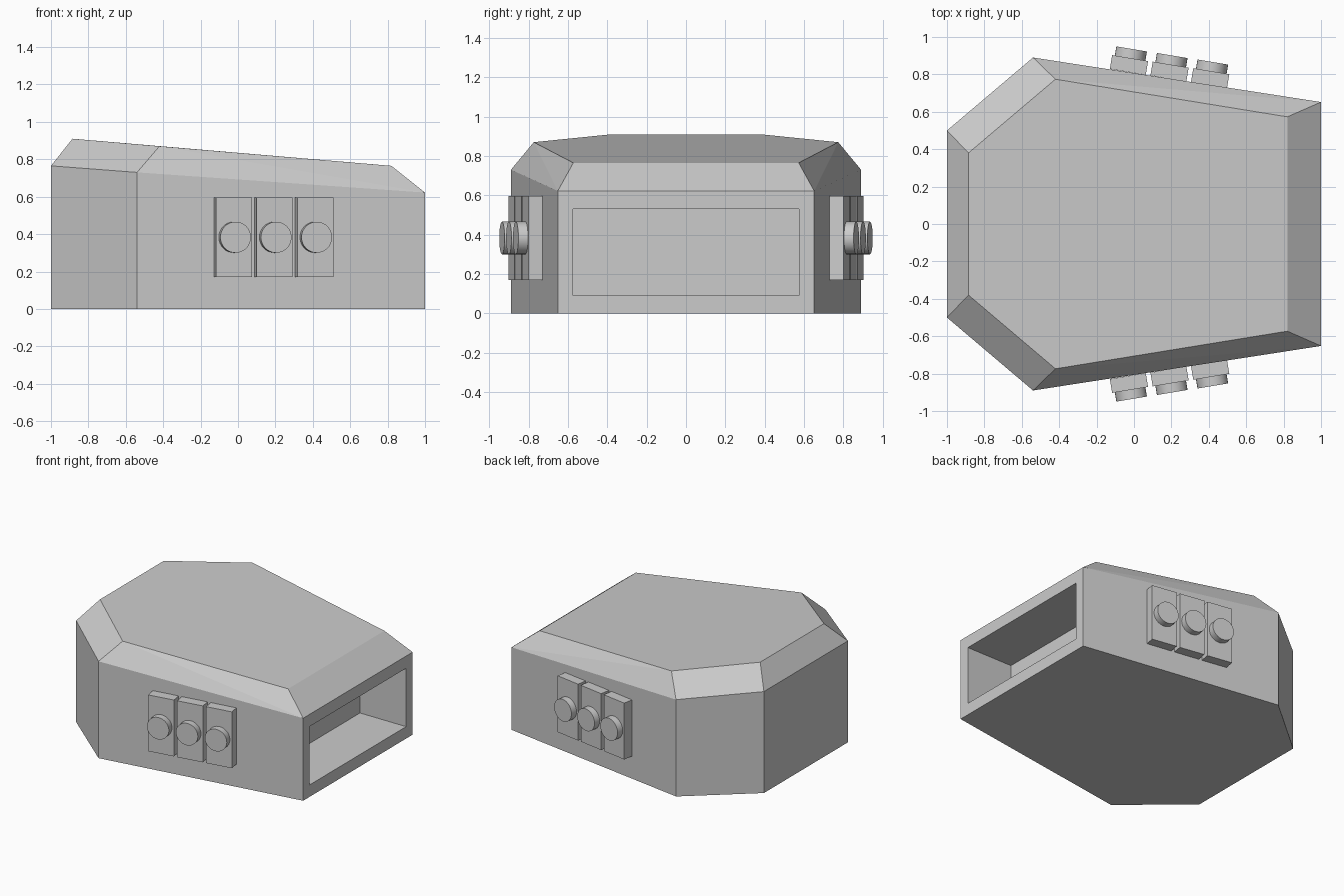
import bpy, bmesh
from math import radians
from mathutils import Matrix, Vector

if "Cube" in bpy.data.objects:
    bpy.data.objects.remove(bpy.data.objects["Cube"])


def make_object(name, bm):
    bmesh.ops.recalc_face_normals(bm, faces=bm.faces)
    mesh = bpy.data.meshes.new(name)
    bm.to_mesh(mesh)
    bm.free()
    obj = bpy.data.objects.new(name, mesh)
    bpy.context.collection.objects.link(obj)
    return obj


def full_ring(half):
    """Mirror a half outline (front side, y < 0) into a closed ring."""
    return half + [(x, -y, z) for x, y, z in reversed(half)]


def bridge(bm, a, b):
    for i in range(len(a)):
        j = (i + 1) % len(a)
        bm.faces.new((a[i], a[j], b[j], b[i]))


# Housing: base, wall top and chamfered roof outlines
outline = [(-1, -0.5), (-0.54, -0.89), (1, -0.652)]
base = [(x, y, 0) for x, y in outline]
wall = [(x, y, z) for (x, y), z in zip(outline, (0.765, 0.73, 0.622))]
roof = [(-0.885, -0.38, 0.91), (-0.42, -0.774, 0.87), (0.82, -0.573, 0.765)]

bm = bmesh.new()
b, w, r = ([bm.verts.new(c) for c in full_ring(h)] for h in (base, wall, roof))
bridge(bm, b, w)
bridge(bm, w, r)
bm.faces.new(b)
bm.faces.new(r)
# split the warped side chamfers from roof shoulder to wall nose
bm.faces.ensure_lookup_table()
for va, vb in ((r[1], w[2]), (r[4], w[3])):
    bmesh.ops.connect_verts(bm, verts=[va, vb])

# Recessed mouth in the end wall
end = bm.faces.get((b[2], b[3], w[3], w[2]))
bm.faces.remove(end)


def mouth_ring(x):
    return [bm.verts.new((x, y, z)) for y, z in
            ((-0.575, 0.09), (0.575, 0.09), (0.575, 0.53), (-0.575, 0.53))]


rim, back = mouth_ring(1), mouth_ring(0.615)
bridge(bm, [b[2], b[3], w[3], w[2]], rim)
bridge(bm, rim, back)
bm.faces.new(back)
make_object("housing", bm)

# Side plates with round buttons, mirrored to the other side
for i in range(3):
    place = (Matrix.Translation(Vector((-0.027 + 0.217 * i, -0.85 + 0.035 * i, 0.383)))
             @ Matrix.Rotation(radians(9.5), 4, 'Z'))
    plate = bmesh.new()
    bmesh.ops.create_cube(plate, size=1,
                          matrix=place @ Matrix.Diagonal((0.195, 0.075, 0.425, 1)))
    button = bmesh.new()
    bmesh.ops.create_cone(button, cap_ends=True, segments=32,
                          radius1=0.083, radius2=0.083, depth=0.07,
                          matrix=place @ Matrix.Translation((0, -0.052, 0))
                          @ Matrix.Rotation(radians(90), 4, 'X'))
    for name, part in (("side_plate", plate), ("button", button)):
        obj = make_object(f"{name}_{i + 1}", part)
        mirror = obj.modifiers.new("mirror", 'MIRROR')
        mirror.use_axis = (False, True, False)
        if name == "button":
            bpy.ops.object.select_all(action='DESELECT')
            obj.select_set(True)
            bpy.context.view_layer.objects.active = obj
            bpy.ops.object.shade_smooth_by_angle(angle=radians(30))
